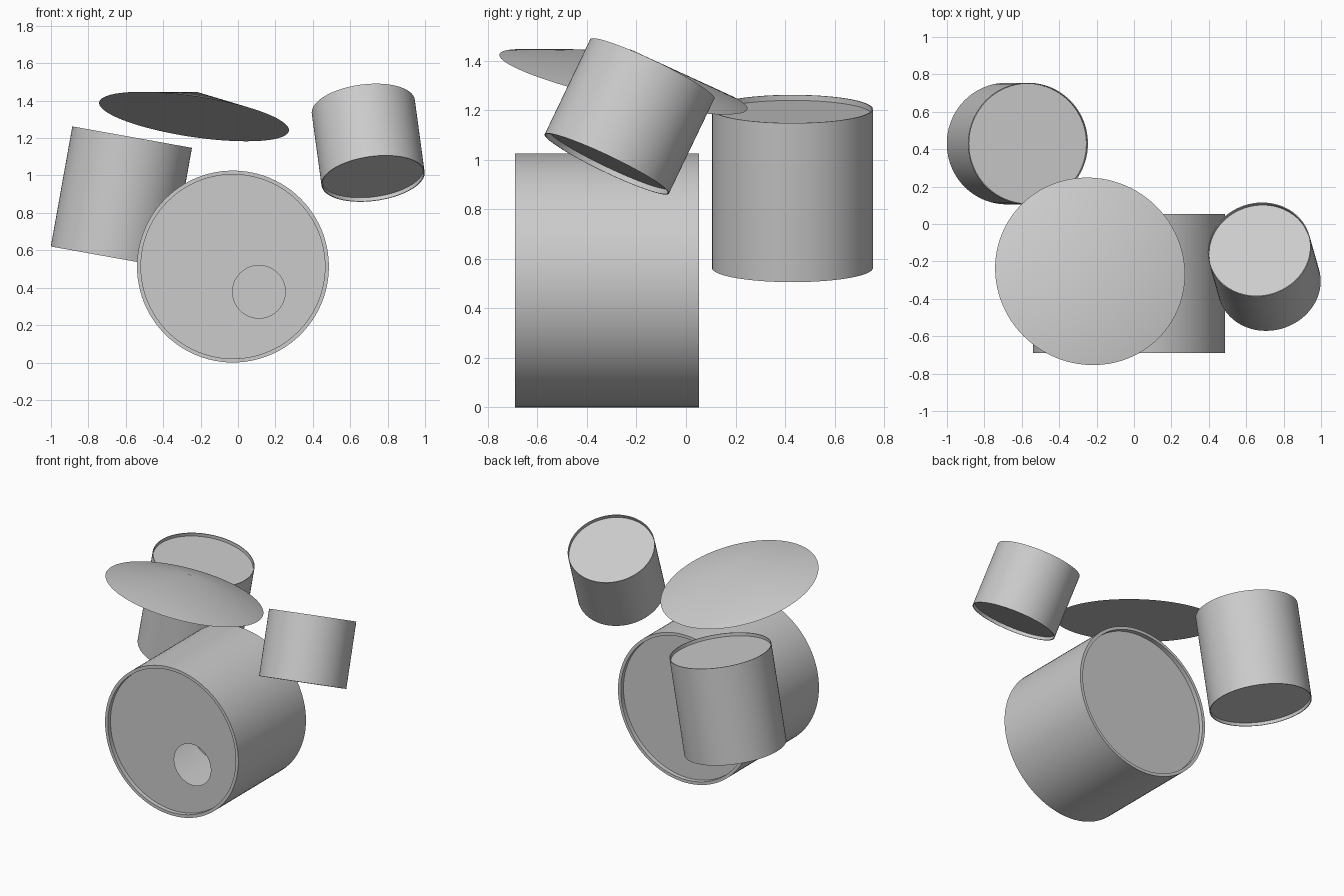
import bpy, bmesh, math
from mathutils import Vector, Matrix

cube = bpy.data.objects.get("Cube")
if cube:
    bpy.data.objects.remove(cube, do_unlink=True)

SEG = 96
grey = bpy.data.materials.new("light_grey")
grey.use_nodes = True
grey.diffuse_color = (0.6, 0.6, 0.6, 1)
grey.node_tree.nodes["Principled BSDF"].inputs["Base Color"].default_value = (0.6, 0.6, 0.6, 1)


def finish(name, bm, recalc=True):
    """Turn a bmesh into a grey, smooth shaded object with sharp rims."""
    if recalc:
        bmesh.ops.recalc_face_normals(bm, faces=bm.faces)
    mesh = bpy.data.meshes.new(name)
    bm.to_mesh(mesh)
    bm.free()
    mesh.materials.append(grey)
    obj = bpy.data.objects.new(name, mesh)
    bpy.context.collection.objects.link(obj)
    bpy.ops.object.select_all(action='DESELECT')
    obj.select_set(True)
    bpy.context.view_layer.objects.active = obj
    bpy.ops.object.shade_smooth_by_angle(angle=math.radians(30))
    return obj


def lathe(name, profile, start, axis, closed=False):
    """Spin (radius, height) points about an axis that begins at start."""
    bm = bmesh.new()
    verts = [bm.verts.new((r, 0, h)) for r, h in profile]
    pairs = list(zip(verts, verts[1:]))
    if closed:
        pairs.append((verts[-1], verts[0]))
    edges = [bm.edges.new(p) for p in pairs]
    bmesh.ops.spin(bm, geom=verts + edges, cent=(0, 0, 0), axis=(0, 0, 1),
                   angle=math.tau, steps=SEG)
    bmesh.ops.remove_doubles(bm, verts=bm.verts, dist=0.0005)
    turn = Vector(axis).to_track_quat('Z', 'Y').to_matrix().to_4x4()
    bm.transform(Matrix.Translation(start) @ turn)
    return finish(name, bm)


def tom(name, bottom, top, radius, wall=0.005, recess=0.022):
    """Drum with a thin shell and a sunken head at each end."""
    axis = Vector(top) - Vector(bottom)
    length, inner = axis.length, radius - wall
    lathe(name, [(0, recess), (inner, recess), (inner, 0), (radius, 0),
                 (radius, length), (inner, length),
                 (inner, length - recess), (0, length - recess)], bottom, axis)


def bass_head(name, y, hole=None):
    """Flat drum head facing the front or back, with an optional round port."""
    bm = bmesh.new()
    upright = Matrix.Rotation(math.pi / 2, 4, 'X')

    def ring(x, z, r, fill):
        place = Matrix.Translation((x, y, z)) @ upright
        return bmesh.ops.create_circle(bm, cap_ends=fill, segments=SEG,
                                       radius=r, matrix=place)
    ring(BASS_X, BASS_Z, BASS_INNER, hole is None)
    if hole:
        ring(*hole, False)
        bmesh.ops.bridge_loops(bm, edges=bm.edges[:])
    front = -1 if hole else 1
    for f in bm.faces:
        f.normal_update()
        if f.normal.y * front < 0:
            f.normal_flip()
    finish(name, bm, recalc=False)


# Bass drum: hollow shell, rear head and ported front head
BASS_X, BASS_Z, BASS_R, BASS_INNER = -0.027, 0.513, 0.513, 0.492
FRONT, BACK, SINK = -0.69, 0.053, 0.03
depth = BACK - FRONT
lathe("bass_drum_shell", [(BASS_INNER, 0), (BASS_R, 0), (BASS_R, depth), (BASS_INNER, depth)],
      (BASS_X, FRONT, BASS_Z), (0, 1, 0), closed=True)
bass_head("bass_drum_front_head", FRONT + SINK, hole=(0.112, 0.378, 0.141))
bass_head("bass_drum_back_head", BACK - SINK)

# Tilted toms
tom("floor_tom", (-0.681, 0.43, 0.563), (-0.566, 0.43, 1.205), 0.325)
tom("small_tom", (0.722, -0.32, 0.983), (0.67, -0.136, 1.367), 0.278)

# Cymbal: shallow closed cone
lathe("cymbal", [(0, 0), (0.513, 0), (0, 0.135)], (-0.235, -0.253, 1.315), (0.145, 0.213, 0.966))
